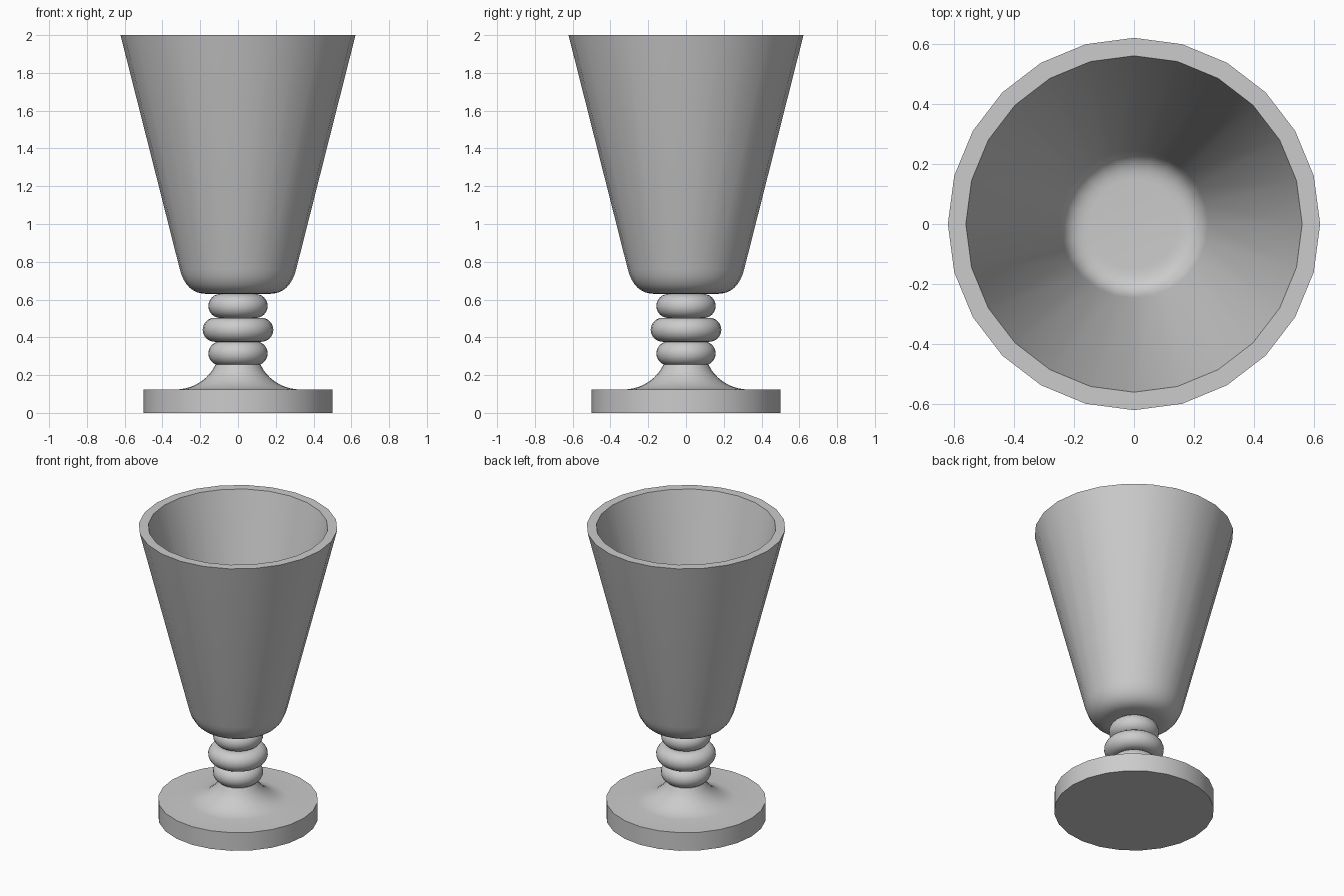
import bpy, bmesh
from math import sin, cos, pi, radians

if "Cube" in bpy.data.objects:
    bpy.data.objects.remove(bpy.data.objects["Cube"])

SIDES = 24


def lathe(name, profile):
    """Spin an (r, z) profile, running axis to axis, into a closed solid."""
    bm = bmesh.new()
    rings = []
    for r, z in profile:
        if r == 0:
            rings.append([bm.verts.new((0, 0, z))] * SIDES)
        else:
            rings.append([bm.verts.new((r * cos(2 * pi * i / SIDES), r * sin(2 * pi * i / SIDES), z))
                          for i in range(SIDES)])
    for a, b in zip(rings, rings[1:]):
        for i in range(SIDES):
            j = (i + 1) % SIDES
            bm.faces.new(dict.fromkeys((a[i], a[j], b[j], b[i])))
    bmesh.ops.recalc_face_normals(bm, faces=bm.faces)
    mesh = bpy.data.meshes.new(name)
    bm.to_mesh(mesh)
    bm.free()
    ob = bpy.data.objects.new(name, mesh)
    bpy.context.collection.objects.link(ob)
    bpy.ops.object.select_all(action='DESELECT')
    ob.select_set(True)
    bpy.context.view_layer.objects.active = ob
    bpy.ops.object.shade_smooth_by_angle(angle=radians(35))
    return ob


def curve(p0, p1, p2, p3, n=8):
    """Points along a cubic Bezier in (r, z)."""
    pts = []
    for k in range(n + 1):
        t = k / n
        w = ((1 - t) ** 3, 3 * t * (1 - t) ** 2, 3 * t * t * (1 - t), t ** 3)
        pts.append(tuple(sum(c * p[i] for c, p in zip(w, (p0, p1, p2, p3))) for i in (0, 1)))
    return pts


# Foot: flat disc with a concave flare rising to the stem
flare = curve((0.31, 0.125), (0.23, 0.13), (0.15, 0.185), (0.12, 0.255))
lathe("foot", [(0, 0), (0.5, 0), (0.5, 0.125)] + flare + [(0, 0.255)])

# Stem: three rounded rings
H = 0.0635
for name, z, r in (("lower_ring", 0.315, 0.157), ("middle_ring", 0.44, 0.187), ("upper_ring", 0.566, 0.157)):
    arc = [(r - H + H * cos(a), z + H * sin(a)) for a in (pi * (k / 12 - 0.5) for k in range(13))]
    lathe(name, [(0, z - H)] + arc + [(0, z + H)])

# Bowl: tapered hollow cup with rounded bottom inside and out
outer = curve((0.165, 0.63), (0.24, 0.63), (0.286, 0.675), (0.308, 0.76))
inner = curve((0.248, 0.77), (0.235, 0.715), (0.205, 0.69), (0.15, 0.69))
lathe("bowl", [(0, 0.63)] + outer + [(0.622, 2.0), (0.562, 2.0)] + inner + [(0, 0.69)])
